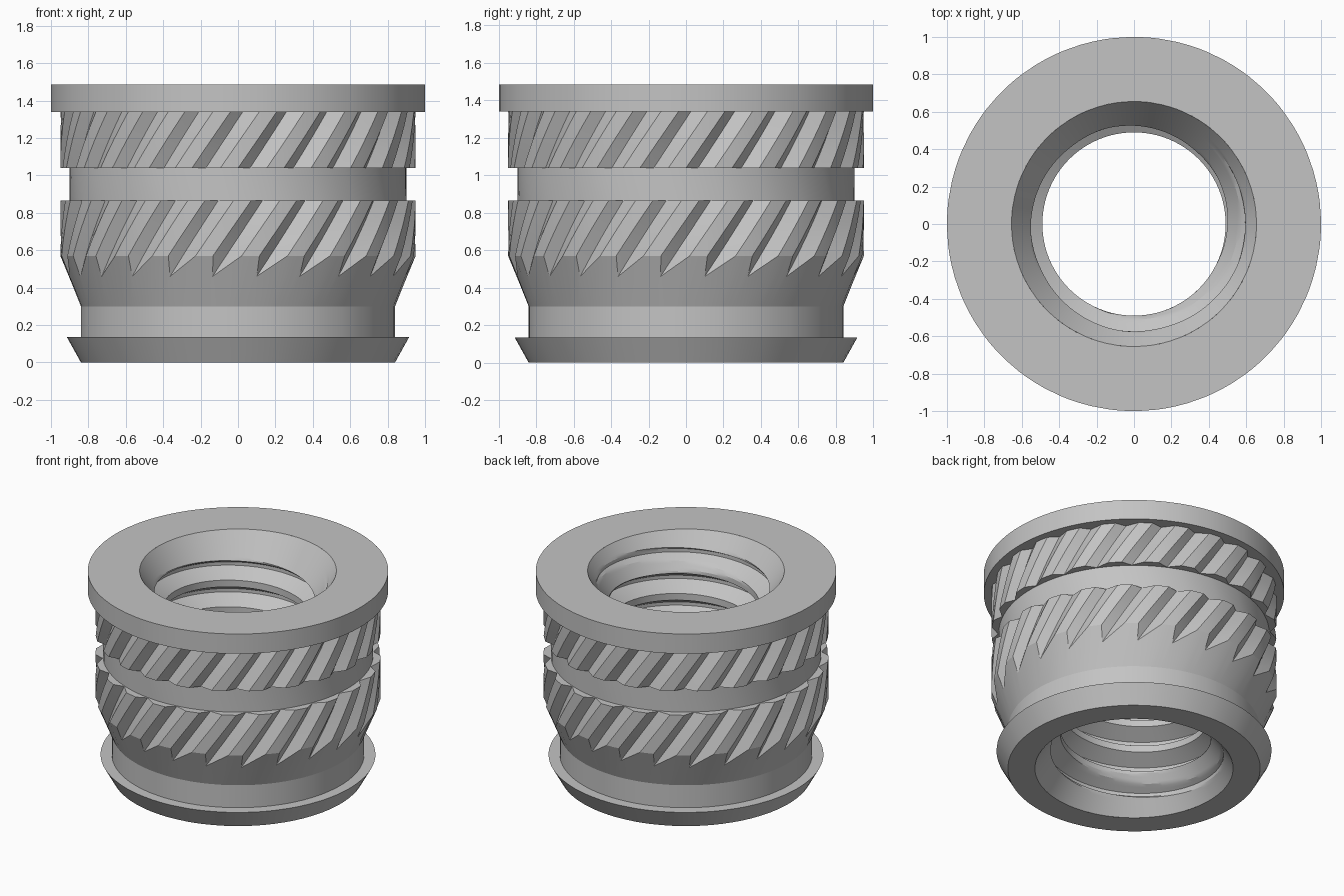
import bpy
import bmesh
from math import sin, cos, pi, radians

cube = bpy.data.objects.get("Cube")
if cube:
    bpy.data.objects.remove(cube)

HEIGHT = 1.485
TEETH = 24
STEP = 2 * pi / TEETH
SLANT = 0.73             # knurl twist in radians per unit of height
KNURL_R, VALLEY_R = 0.95, 0.905

metal = bpy.data.materials.new("grey_metal")
metal.use_nodes = True
colour = (0.55, 0.55, 0.55, 1)
metal.diffuse_color = colour
metal.node_tree.nodes["Principled BSDF"].inputs["Base Color"].default_value = colour


def finish(bm, name):
    bmesh.ops.remove_doubles(bm, verts=bm.verts, dist=1e-5)
    mesh = bpy.data.meshes.new(name)
    bm.to_mesh(mesh)
    bm.free()
    mesh.materials.append(metal)
    obj = bpy.data.objects.new(name, mesh)
    bpy.context.collection.objects.link(obj)
    bpy.ops.object.select_all(action="DESELECT")
    obj.select_set(True)
    bpy.context.view_layer.objects.active = obj
    bpy.ops.object.shade_smooth_by_angle(angle=radians(20))


# One knurl tooth: (fraction of the step, radius), starting in the groove
tooth = [(0, VALLEY_R), (0.35, KNURL_R), (0.54, KNURL_R), (0.73, KNURL_R)]
columns = [((k + f) * STEP, r) for k in range(TEETH) for f, r in tooth]


def cone_height(r):
    """Height at which the lower taper reaches radius r."""
    return 0.3 + (r - 0.84) / 0.11 * 0.27


def plain_ring(r, z, turn):
    return [(a + turn, r, z) for a, _ in columns]


def knurl_rings(bottom, top, turn, z0, count=4):
    """Slanted knurl rows; bottom gives the start height for a radius."""
    rings = []
    for i in range(count + 1):
        ring = []
        for a, r in columns:
            z = bottom(r) + (top - bottom(r)) * i / count
            ring.append((a + turn + SLANT * (z - z0), r, z))
        rings.append(ring)
    return rings


# Outer body: pilot flange, taper, lower knurl, neck, upper knurl, head flange
low_turn, high_turn = 0.111, 0.333
mid_turn = low_turn + SLANT * 0.4
top_turn = high_turn + SLANT * 0.3
rings = [plain_ring(r, z, low_turn) for r, z in
         [(0.66, 0), (0.84, 0), (0.915, 0.135), (0.84, 0.135), (0.84, 0.3)]]
rings += knurl_rings(cone_height, 0.865, low_turn, 0.46)
rings += [plain_ring(0.9, 0.865, mid_turn), plain_ring(0.9, 1.04, high_turn)]
rings += knurl_rings(lambda r: 1.04, 1.34, high_turn, 1.04)
rings += [plain_ring(r, z, top_turn) for r, z in
          [(1, 1.34), (1, HEIGHT), (0.655, HEIGHT)]]

bm = bmesh.new()
grid = [[bm.verts.new((r * sin(a), -r * cos(a), z)) for a, r, z in ring]
        for ring in rings]
n = len(columns)
for low, high in zip(grid, grid[1:]):
    for j in range(n):
        k = (j + 1) % n
        bm.faces.new((low[j], low[k], high[k], high[j]))
finish(bm, "knurled_body")

# Threaded bore: rows follow the helix, chamfered at both ends
PITCH, ROWS, SEGS = 0.196, 16, 96
MAJOR_R, MINOR_R = 0.595, 0.49


def thread_radius(i):
    d = abs((i + ROWS // 2) % ROWS - ROWS // 2)
    t = min(max((d - 1) / 5, 0), 1)
    return MAJOR_R + (MINOR_R - MAJOR_R) * t


bm = bmesh.new()
grid = []
for i in range(-ROWS - 2, 9 * ROWS):
    row = []
    for j in range(SEGS):
        z = 0.014 + PITCH * (i / ROWS + j / SEGS)
        z = min(max(z, 0), HEIGHT)
        r = max(thread_radius(i), 0.66 - 0.7 * z, 0.655 - 0.7 * (HEIGHT - z))
        a = 2 * pi * j / SEGS
        row.append(bm.verts.new((r * cos(a), r * sin(a), z)))
    grid.append(row)
for i in range(len(grid) - ROWS - 1):
    for j in range(SEGS):
        # The last column joins the first one a full turn higher
        s, k = (i, j + 1) if j + 1 < SEGS else (i + ROWS, 0)
        bm.faces.new((grid[i][j], grid[i + 1][j], grid[s + 1][k], grid[s][k]))
finish(bm, "threaded_bore")
